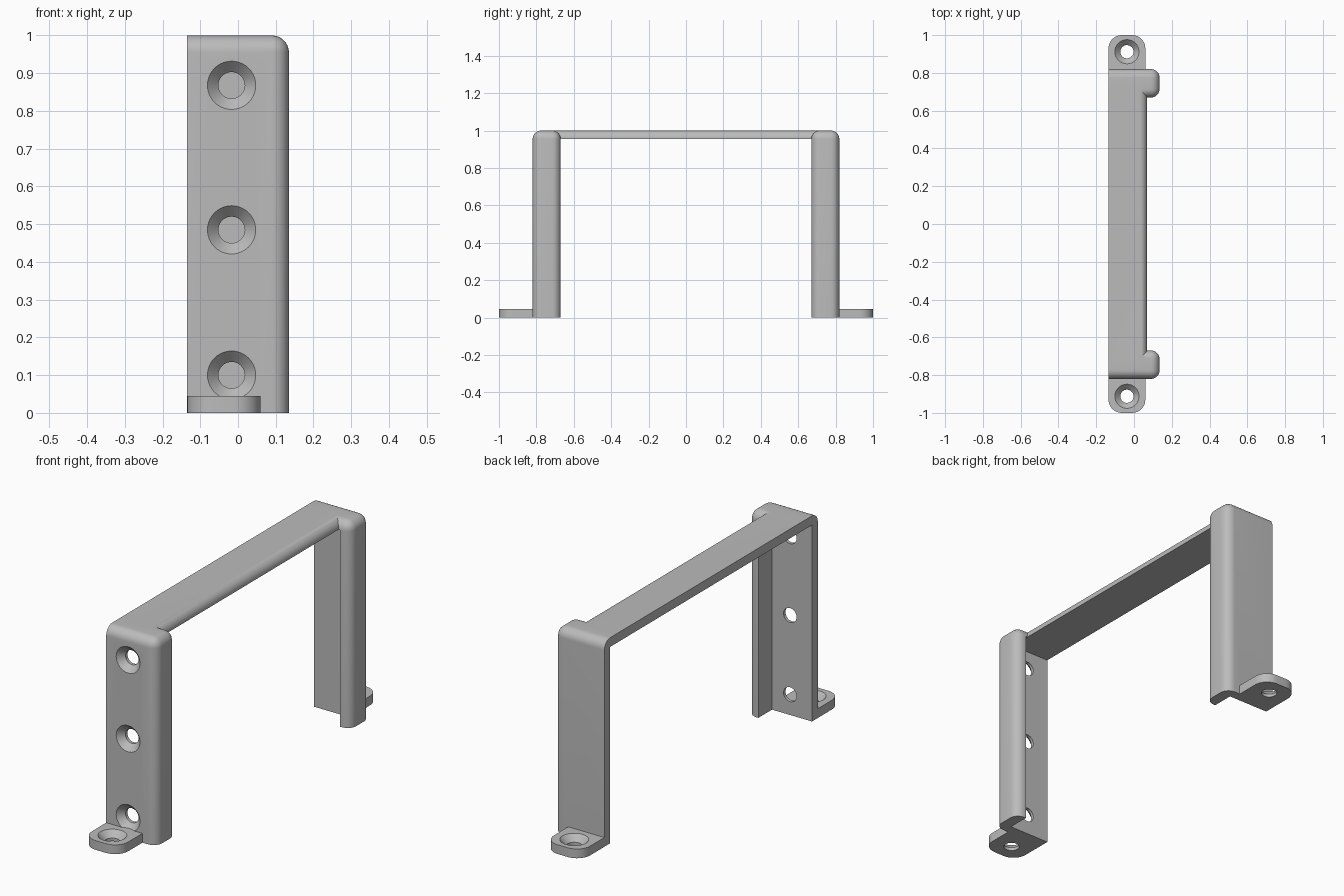
import bpy, bmesh, math
from mathutils import Matrix, Vector

if "Cube" in bpy.data.objects:
    bpy.data.objects.remove(bpy.data.objects["Cube"])

T = 0.045          # wall thickness
HX, HY = 0.135, 0.82

grey = bpy.data.materials.new("plain_grey")
grey.diffuse_color = (0.50, 0.50, 0.50, 1)
grey.use_nodes = True
grey.node_tree.nodes["Principled BSDF"].inputs["Base Color"].default_value = grey.diffuse_color


def to_object(name, bm):
    bmesh.ops.recalc_face_normals(bm, faces=bm.faces)
    me = bpy.data.meshes.new(name)
    bm.to_mesh(me)
    bm.free()
    ob = bpy.data.objects.new(name, me)
    bpy.context.collection.objects.link(ob)
    me.materials.append(grey)
    return ob


def box(name, lo, hi, pick=None, radius=0.045):
    """Box between two corners; edges whose midpoint passes pick are rounded."""
    lo, hi = Vector(lo), Vector(hi)
    bm = bmesh.new()
    bmesh.ops.create_cube(bm, size=1)
    for v in bm.verts:
        v.co = Vector([(lo[i] + hi[i]) / 2 + v.co[i] * (hi[i] - lo[i]) for i in range(3)])
    if pick:
        edges = [e for e in bm.edges if pick((e.verts[0].co + e.verts[1].co) / 2)]
        bmesh.ops.bevel(bm, geom=edges, offset=radius, segments=8,
                        profile=0.5, affect='EDGES')
    return to_object(name, bm)


def screw_cutter(pos, rot):
    """Countersunk hole: local z points out of the surface, which lies at z = 0."""
    rings = [(-0.12, 0.035), (-0.030, 0.035), (0, 0.064), (0.012, 0.064)]
    n = 40
    bm = bmesh.new()
    loops = [[bm.verts.new((r * math.cos(2 * math.pi * k / n), r * math.sin(2 * math.pi * k / n), z))
              for k in range(n)] for z, r in rings]
    for a, b in zip(loops, loops[1:]):
        for k in range(n):
            bm.faces.new((a[k], a[(k + 1) % n], b[(k + 1) % n], b[k]))
    bm.faces.new(loops[0])
    bm.faces.new(loops[-1])
    bm.transform(Matrix.Translation(pos) @ rot)
    return to_object("screw_cutter", bm)


def combine(target, other, operation):
    mod = target.modifiers.new("combine", 'BOOLEAN')
    mod.operation, mod.solver, mod.object = operation, 'EXACT', other
    bpy.context.view_layer.objects.active = target
    bpy.ops.object.modifier_apply(modifier=mod.name)
    bpy.data.objects.remove(other, do_unlink=True)


# Top bar with a rounded long edge
frame = box("bracket_frame", (-HX, -0.74, 0.9), (0.07, 0.74, 1),
            lambda m: m.x > 0.06 and m.z > 0.99, 0.04)

# Leg blocks, rounded on the outside
for s in (-1, 1):
    ys = sorted((s * 0.67, s * HY))
    mid = sum(ys) / 2

    def outer(m):
        top, right, side = m.z > 0.99, m.x > HX - 0.01, abs(m.y - mid) > 0.05
        return (top and right) or (top and side) or (right and side)
    leg = box("leg", (-HX, ys[0], 0), (HX, ys[1], 1), outer)
    combine(frame, leg, 'UNION')

# Hollow inside, leaving walls and the front lips
combine(frame, box("cavity", (-1, -HY + T, -0.5), (0.08, HY - T, 1 - T)), 'DIFFERENCE')

# Screw holes in the front leg
for z in (0.1, 0.485, 0.868):
    combine(frame, screw_cutter((-0.017, -HY, z), Matrix.Rotation(math.pi / 2, 4, 'X')), 'DIFFERENCE')

# Mounting feet with rounded outer corners
for s in (-1, 1):
    ys = sorted((s * 0.79, s * 1.0))
    foot = box("foot", (-HX, ys[0], 0), (0.06, ys[1], T),
               lambda m: abs(m.y) > 0.99 and abs(m.x + 0.0375) > 0.05 and abs(m.z - T / 2) < 0.01, 0.07)
    combine(foot, screw_cutter((-0.0375, s * 0.912, T), Matrix.Identity(4)), 'DIFFERENCE')
    combine(frame, foot, 'UNION')

# Smooth rounded edges, crisp corners
bpy.ops.object.select_all(action='DESELECT')
frame.select_set(True)
bpy.context.view_layer.objects.active = frame
bpy.ops.object.shade_smooth_by_angle(angle=math.radians(30))
